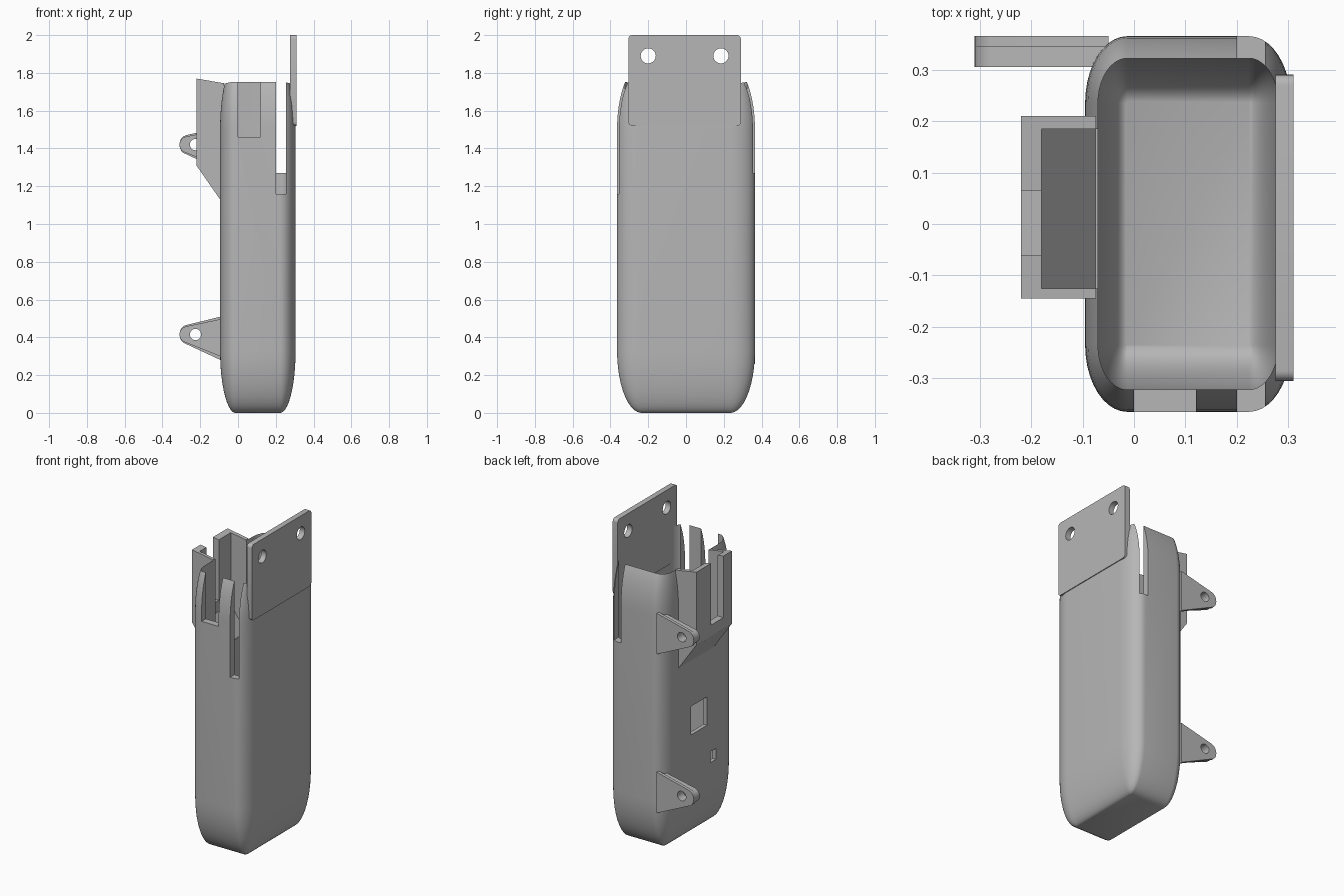
import bpy, bmesh, math
from mathutils import Vector

if "Cube" in bpy.data.objects:
    bpy.data.objects.remove(bpy.data.objects["Cube"], do_unlink=True)

grey = bpy.data.materials.new("light grey plastic")
grey.use_nodes = True
grey.diffuse_color = (0.47, 0.47, 0.47, 1)
grey.node_tree.nodes["Principled BSDF"].inputs["Base Color"].default_value = (0.47, 0.47, 0.47, 1)


def finish(bm, name):
    bmesh.ops.recalc_face_normals(bm, faces=bm.faces)
    mesh = bpy.data.meshes.new(name)
    bm.to_mesh(mesh)
    bm.free()
    mesh.materials.append(grey)
    obj = bpy.data.objects.new(name, mesh)
    bpy.context.collection.objects.link(obj)
    return obj


def prism(name, points, depth):
    """Extrude a flat outline along the vector depth."""
    bm = bmesh.new()
    face = bm.faces.new([bm.verts.new(p) for p in points])
    ext = bmesh.ops.extrude_face_region(bm, geom=[face])
    verts = [v for v in ext["geom"] if isinstance(v, bmesh.types.BMVert)]
    bmesh.ops.translate(bm, verts=verts, vec=Vector(depth))
    return finish(bm, name)


def prism_y(name, xz, y0, y1):
    return prism(name, [(x, y0, z) for x, z in xz], (0, y1 - y0, 0))


def box(name, x0, x1, y0, y1, z0, z1):
    return prism_y(name, [(x0, z0), (x1, z0), (x1, z1), (x0, z1)], y0, y1)


def disc(u, v, r, n=24):
    return [(u + r * math.cos(i * math.tau / n), v + r * math.sin(i * math.tau / n)) for i in range(n)]


def activate(obj):
    bpy.ops.object.select_all(action='DESELECT')
    obj.select_set(True)
    bpy.context.view_layer.objects.active = obj


def combine(obj, other, operation='DIFFERENCE'):
    mod = obj.modifiers.new("cut", 'BOOLEAN')
    mod.operation = operation
    mod.solver = 'EXACT'
    mod.object = other
    activate(obj)
    bpy.ops.object.modifier_apply(modifier=mod.name)
    bpy.data.objects.remove(other, do_unlink=True)


def smooth(obj):
    activate(obj)
    bpy.ops.object.shade_smooth_by_angle(angle=math.radians(30))


def shell(name, rx, ry, levels):
    """Loft elliptical-cornered rectangles; levels are (height, corner scale)."""
    bm = bmesh.new()
    rings = []
    for z, s in levels:
        ring = []
        for quarter, (sx, sy) in enumerate([(1, 1), (-1, 1), (-1, -1), (1, -1)]):
            for i in range(11):
                a = (quarter + i / 10) * math.pi / 2
                ring.append(bm.verts.new((CX + sx * CORE_X + rx * s * math.cos(a),
                                          sy * CORE_Y + ry * s * math.sin(a), z)))
        rings.append(ring)
    for low, high in zip(rings, rings[1:]):
        for i in range(len(low)):
            j = (i + 1) % len(low)
            bm.faces.new((low[i], low[j], high[j], high[i]))
    bm.faces.new(rings[0])
    bm.faces.new(rings[-1])
    return finish(bm, name)


# Hollow body with rounded bottom and tapering rim
CX, CORE_X, CORE_Y = 0.105, 0.118, 0.235
angles = [math.radians(a) for a in range(88, -1, -8)]
bottom = [(0.33 - 0.33 * math.sin(a), math.cos(a)) for a in angles]
taper = [math.radians(a) for a in range(0, 57, 7)]
rim = [(1.5 + 0.34 * math.sin(a), math.cos(a)) for a in taper]
body = shell("body", 0.082, 0.13, [(max(z, 0.0) if i else 0.0, s) for i, (z, s) in enumerate(bottom)] + rim)
floor = [(0.33 - 0.29 * math.sin(a), math.cos(a)) for a in angles]
combine(body, shell("hollow", 0.057, 0.087, floor + [(1.95, 1)]))

# Rim slots, front notch and two windows
for slot in [(0.20, 0.255, -0.5, -0.2, 1.16, 2.1),
             (0.20, 0.255, 0.2, 0.5, 1.27, 2.1),
             (0.0, 0.12, -0.5, -0.2, 1.46, 2.1),
             (-0.2, -0.03, -0.076, 0.085, 0.66, 0.84),
             (-0.2, -0.03, -0.165, -0.11, 0.41, 0.48)]:
    combine(body, box("slot", *slot))

# Side channel opening into the body
CAVITY = [(-0.18, 1.31), (-0.075, 1.16), (-0.03, 1.16), (-0.03, 2.1), (-0.18, 2.1)]
combine(body, prism_y("cavity", CAVITY, -0.125, 0.185))
channel = prism_y("side_channel", [(-0.22, 1.31), (-0.22, 1.77), (-0.074, 1.745), (-0.074, 1.10)], -0.145, 0.21)
combine(channel, prism_y("cavity", CAVITY, -0.125, 0.185))
combine(channel, box("notch", -0.3, -0.15, -0.06, 0.065, 1.38, 2.1))
smooth(body)


# Mounting ears: wide flange with a narrower web
def ear_outline(z, k):
    tip = [(-0.27 + 0.04 * math.cos(a), 0.012 + 0.05 * math.sin(a))
           for a in (math.radians(d) for d in range(100, 261, 20))]
    outline = [(-0.05, 0.105)] + [(x, h - 0.012) for x, h in tip] + [(-0.05, -0.155)]
    return [(x, z + h * k) for x, h in outline]


for name, z in (("lower_ear", 0.415), ("upper_ear", 1.42)):
    ear = prism_y(name, ear_outline(z, 1), 0.345, 0.365)
    combine(ear, prism_y("web", ear_outline(z, 0.86), 0.305, 0.35), 'UNION')
    combine(ear, prism_y("hole", disc(-0.225, z, 0.03), 0.2, 0.5))
    smooth(ear)

# Hanging plate with rounded corners and two holes
corners = []
for q, (y, z) in enumerate([(0.27, 1.98), (-0.285, 1.98), (-0.285, 1.54), (0.27, 1.54)]):
    for i in range(6):
        a = (q + i / 5) * math.pi / 2
        corners.append((0.275, y + 0.02 * math.cos(a), z + 0.02 * math.sin(a)))
plate = prism("hanging_plate", corners, (0.035, 0, 0))
for y in (-0.2, 0.185):
    combine(plate, prism("hole", [(0.2, u, v) for u, v in disc(y, 1.89, 0.04)], (0.2, 0, 0)))
smooth(plate)
